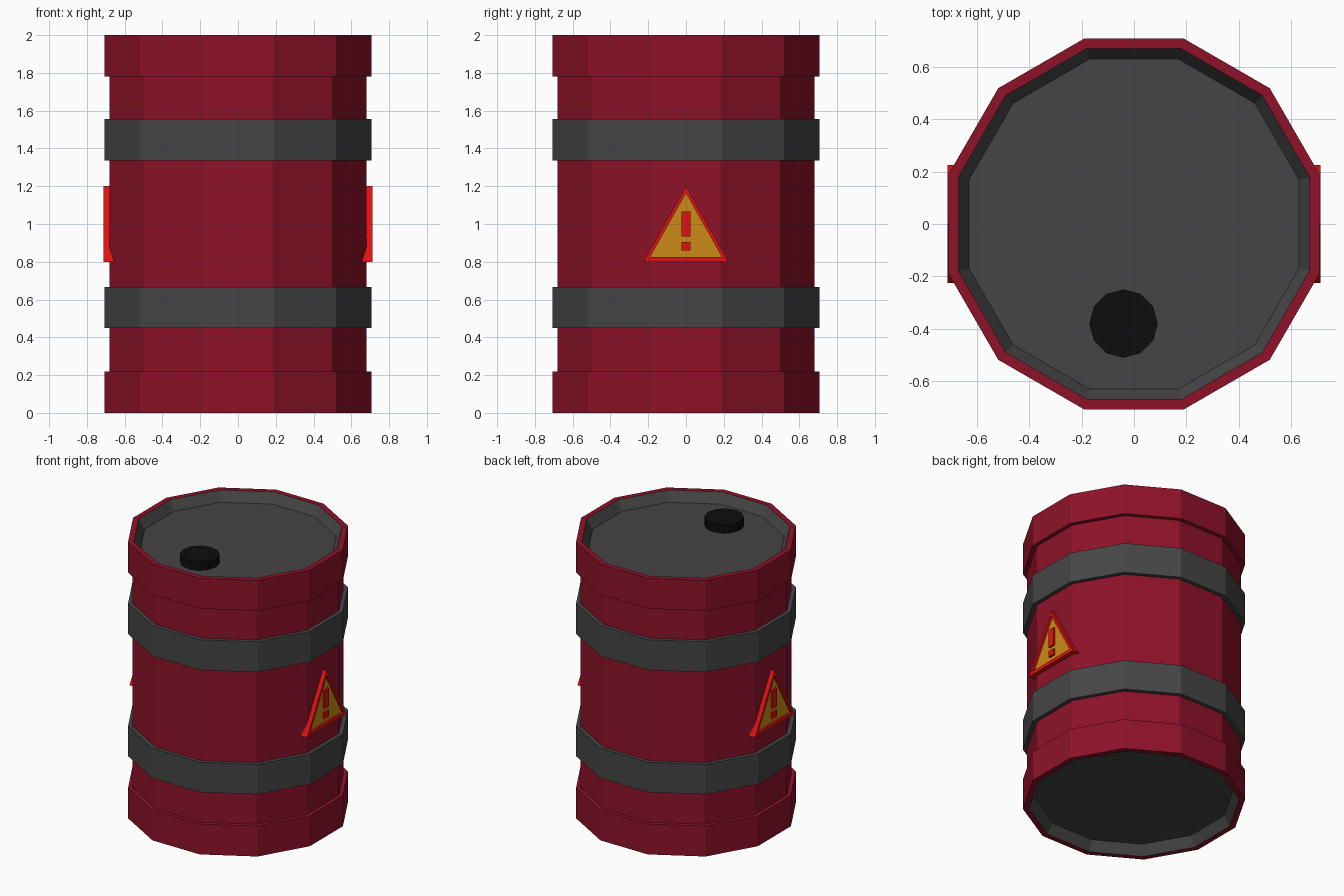
import bpy, bmesh
from math import cos, sin, pi

if "Cube" in bpy.data.objects:
    bpy.data.objects.remove(bpy.data.objects["Cube"])

SIDES = 12
K = 1 / cos(pi / SIDES)          # flat-to-flat distance -> corner radius


def material(name, rgb):
    m = bpy.data.materials.new(name)
    m.diffuse_color = (*rgb, 1)
    m.use_nodes = True
    m.node_tree.nodes["Principled BSDF"].inputs["Base Color"].default_value = m.diffuse_color
    return m


RED = material("barrel_red", (0.27, 0.006, 0.022))
GREY = material("dark_grey", (0.06, 0.06, 0.06))
BLACK = material("black", (0.004, 0.004, 0.004))
SIGN_RED = material("sign_red", (0.75, 0.006, 0.006))
ORANGE = material("sign_orange", (0.60, 0.26, 0.008))


def finish(bm, name, mat):
    bmesh.ops.recalc_face_normals(bm, faces=bm.faces)
    me = bpy.data.meshes.new(name)
    bm.to_mesh(me)
    bm.free()
    me.materials.append(mat)
    ob = bpy.data.objects.new(name, me)
    bpy.context.collection.objects.link(ob)
    return ob


def lathe(name, profile, mat, closed=False, cap=False, centre=(0, 0), turn=0.5):
    """Revolve (flat radius, z) points into a 12-sided shell."""
    bm = bmesh.new()
    rings = []
    for r, z in profile:
        angles = [(i + turn) * 2 * pi / SIDES for i in range(SIDES)]
        rings.append([bm.verts.new((centre[0] + r * K * cos(a),
                                    centre[1] + r * K * sin(a), z)) for a in angles])
    pairs = list(zip(rings, rings[1:]))
    if closed:
        pairs.append((rings[-1], rings[0]))
    for a, b in pairs:
        for i in range(SIDES):
            j = (i + 1) % SIDES
            bm.faces.new((a[i], a[j], b[j], b[i]))
    if cap:
        bm.faces.new(rings[0])
        bm.faces.new(rings[-1])
    return finish(bm, name, mat)


def prism(name, outline, x0, x1, mat, side):
    """Extrude a (y, z) outline along x; side = 1 or -1 picks the barrel side."""
    bm = bmesh.new()
    a = [bm.verts.new((side * x0, side * y, z)) for y, z in outline]
    b = [bm.verts.new((side * x1, side * y, z)) for y, z in outline]
    n = len(outline)
    bm.faces.new(a)
    bm.faces.new(b)
    for i in range(n):
        j = (i + 1) % n
        bm.faces.new((a[i], a[j], b[j], b[i]))
    return finish(bm, name, mat)


def frame(name, outer, inner, x0, x1, depth, mat, side):
    """Raised border between two (y, z) outlines."""
    bm = bmesh.new()
    loops = [[bm.verts.new((side * x, side * y, z)) for y, z in pts]
             for pts, x in ((outer, x0), (outer, x1), (inner, x1), (inner, x1 - depth))]
    n = len(outer)
    for a, b in zip(loops, loops[1:]):
        for i in range(n):
            j = (i + 1) % n
            bm.faces.new((a[i], a[j], b[j], b[i]))
    bm.faces.new(loops[0])
    return finish(bm, name, mat)


def rect(w, z0, z1):
    return [(-w, z0), (w, z0), (w, z1), (-w, z1)]


# Red shell with thicker rims at both ends
lathe("barrel_shell", [(0.67, 0), (0.708, 0), (0.708, 0.22), (0.68, 0.22),
                       (0.68, 1.78), (0.708, 1.78), (0.708, 2), (0.67, 2)], RED)

# Recessed end plates with sloping walls
lathe("top_lid", [(0.67, 2), (0.63, 1.93)], GREY).data
for name, z, floor in (("top_lid_plate", 1.93, 1.93), ("bottom_plate", 0.07, 0.07)):
    bm = bmesh.new()
    ring = [bm.verts.new((0.63 * K * cos((i + .5) * pi / 6),
                          0.63 * K * sin((i + .5) * pi / 6), z)) for i in range(SIDES)]
    f = bm.faces.new(ring if z > 1 else ring[::-1])
    me = bpy.data.meshes.new(name)
    bm.to_mesh(me)
    bm.free()
    me.materials.append(GREY)
    bpy.context.collection.objects.link(bpy.data.objects.new(name, me))
lathe("bottom_wall", [(0.67, 0), (0.63, 0.07)], GREY)

# Grey hoops
for name, z0, z1 in (("lower_hoop", 0.45, 0.667), ("upper_hoop", 1.335, 1.555)):
    lathe(name, [(0.67, z0), (0.708, z0), (0.708, z1), (0.67, z1)], GREY, closed=True)

# Filler cap on the lid
lathe("filler_cap", [(0.126, 1.92), (0.126, 1.99)], BLACK, cap=True,
      centre=(-0.04, -0.38), turn=0)

# Warning signs on both sides
outer = [(-0.225, 0.8), (0.225, 0.8), (0, 1.2)]
inner = [(-0.19, 0.825), (0.19, 0.825), (0, 1.163)]
for label, side in (("right", 1), ("left", -1)):
    frame(label + "_sign_border", outer, inner, 0.65, 0.712, 0.015, SIGN_RED, side)
    prism(label + "_sign_panel", inner, 0.66, 0.697, ORANGE, side)
    prism(label + "_sign_bar", rect(0.025, 0.935, 1.065), 0.69, 0.712, SIGN_RED, side)
    prism(label + "_sign_dot", rect(0.025, 0.86, 0.905), 0.69, 0.712, SIGN_RED, side)
